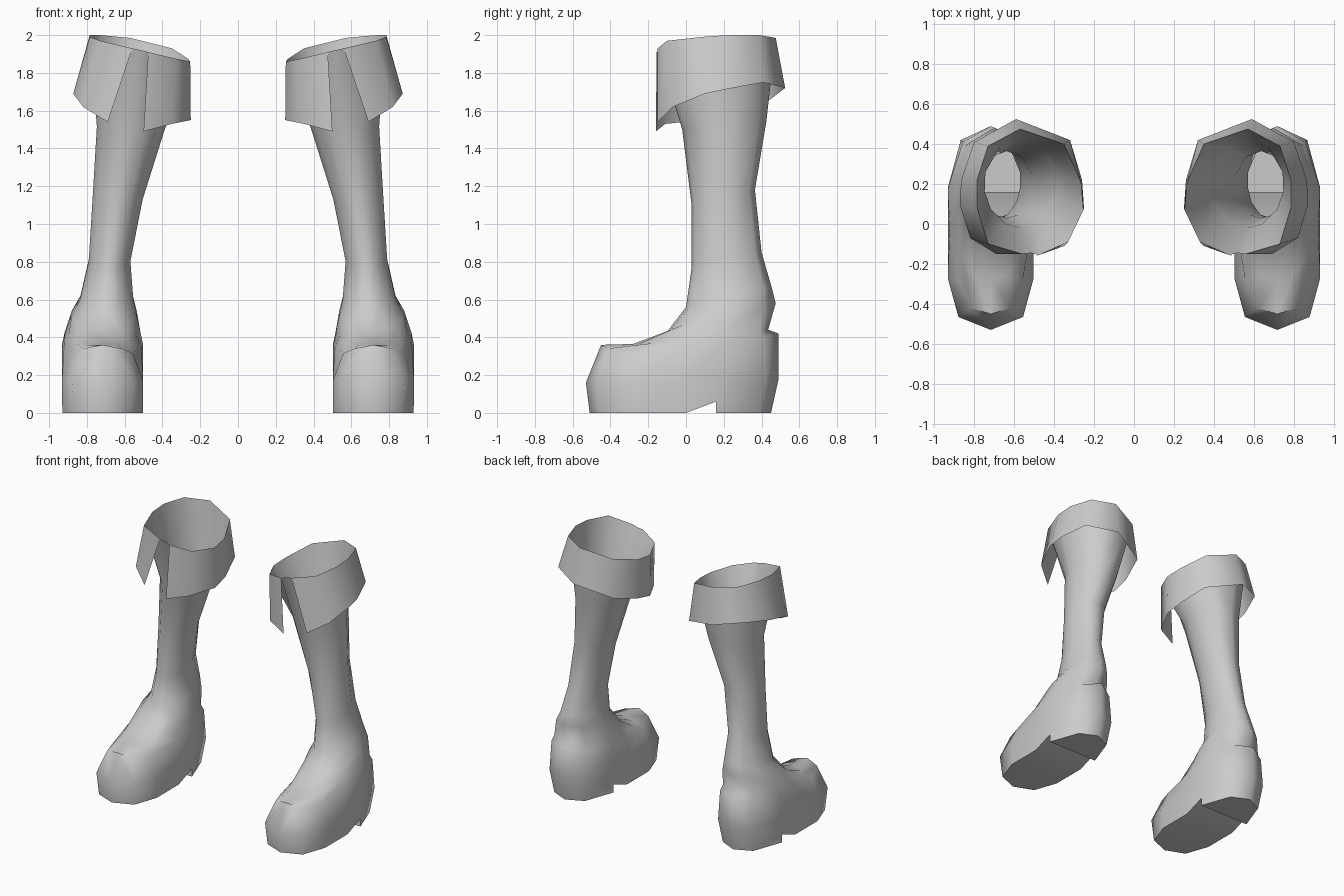
import bpy, bmesh, math

if "Cube" in bpy.data.objects:
    bpy.data.objects.remove(bpy.data.objects["Cube"])

leather = bpy.data.materials.new("grey leather")
leather.diffuse_color = (0.6, 0.6, 0.6, 1)
leather.use_nodes = True
leather.node_tree.nodes["Principled BSDF"].inputs["Base Color"].default_value = leather.diffuse_color
N = 12


def finish(name, bm, angle):
    """Turn a bmesh into a smooth, mirrored object."""
    me = bpy.data.meshes.new(name)
    bm.to_mesh(me)
    bm.free()
    ob = bpy.data.objects.new(name, me)
    bpy.context.collection.objects.link(ob)
    me.materials.append(leather)
    bpy.ops.object.select_all(action='DESELECT')
    ob.select_set(True)
    bpy.context.view_layer.objects.active = ob
    bpy.ops.object.shade_smooth_by_angle(angle=math.radians(angle))
    m = ob.modifiers.new("pair", 'MIRROR')
    m.use_mirror_merge = False
    return ob


def foot_ring(cx, half):
    """Half outline (half width, y, z) from toe to heel, closed by symmetry."""
    out = [(cx + w, y, z) for w, y, z in half]
    return out + [(cx - w, y, z) for w, y, z in half[-2:0:-1]]


def leg_ring(cx, hw, y0, y1, z0, z1):
    """Oval ring round the leg, tilting from z0 at the front to z1 at the back."""
    half = []
    for a in (0, 25, 55, 80, 105, 145, 180):
        t = (1 - math.cos(math.radians(a))) / 2
        half.append((hw * math.sin(math.radians(a)), y0 + (y1 - y0) * t, z0 + (z1 - z0) * t))
    return foot_ring(cx, half)


# Cuff: folded rim and its hanging lower edge, outer slit round to inner slit
cuff_top = [(.56, -.15, 1.93), (.73, -.10, 1.97), (.785, .08, 1.99), (.785, .22, 2.0),
            (.73, .39, 2.0), (.57, .475, 1.985), (.35, .40, 1.93), (.265, .21, 1.875),
            (.253, .07, 1.86), (.33, -.09, 1.875), (.475, -.155, 1.91)]
cuff_low = [(.69, -.15, 1.54), (.82, -.07, 1.62), (.872, .10, 1.69), (.865, .22, 1.715),
            (.80, .41, 1.75), (.59, .525, 1.72), (.32, .42, 1.64), (.26, .22, 1.58),
            (.25, .08, 1.55), (.35, -.11, 1.53), (.50, -.16, 1.49)]

# Boot rings from the sole up
sole = foot_ring(.717, [(0, -.51, 0), (.15, -.45, 0), (.213, -.27, 0), (.213, 0, 0),
                        (.213, .16, .06), (.13, .39, 0), (0, .45, 0)])
rings = [
    sole,
    foot_ring(.717, [(0, -.53, .16), (.162, -.465, .17), (.215, -.27, .17), (.215, 0, .18),
                     (.215, .18, .18), (.15, .42, .18), (0, .49, .18)]),
    foot_ring(.717, [(0, -.45, .36), (.10, -.42, .34), (.16, -.28, .315), (.205, -.02, .34),
                     (.215, .18, .36), (.14, .41, .40), (0, .49, .42)]),
    foot_ring(.717, [(0, -.28, .365), (.08, -.26, .36), (.14, -.17, .37), (.18, .02, .41),
                     (.20, .20, .43), (.13, .39, .44), (0, .435, .44)]),
    foot_ring(.708, [(0, -.10, .43), (.08, -.08, .44), (.14, -.01, .47), (.172, .10, .51),
                     (.172, .24, .54), (.11, .41, .57), (0, .475, .58)]),
    leg_ring(.695, .143, 0, .455, .56, .66),
    leg_ring(.68, .112, .03, .40, .77, .85),
    leg_ring(.637, .135, .03, .365, 1.10, 1.18),
    leg_ring(.565, .185, -.02, .425, 1.50, 1.54),
    [(.515, -.145, 1.92)] + cuff_top,
]

# Boot body, open at the top
bm = bmesh.new()
rows = [[bm.verts.new(p) for p in r] for r in rings]
for a, b in zip(rows, rows[1:]):
    for i in range(N):
        j = (i + 1) % N
        bm.faces.new((a[i], a[j], b[j], b[i]))

# Sole with the arch in front of the heel block
s = rows[0]
bm.faces.new([s[i] for i in (3, 2, 1, 0, 11, 10, 9)])
bm.faces.new((s[4], s[3], s[9], s[8]))
h1, h2 = (bm.verts.new((s[i].co.x, .16, 0)) for i in (4, 8))
bm.faces.new((s[4], s[8], h2, h1))
bm.faces.new((s[4], h1, s[5]))
bm.faces.new((s[8], s[7], h2))
bm.faces.new((h1, h2, s[7], s[6], s[5]))
bmesh.ops.recalc_face_normals(bm, faces=bm.faces)
finish("boot", bm, 62)

# Turned-down cuff with a slit at the front
bm = bmesh.new()
top = [bm.verts.new(p) for p in cuff_top]
low = [bm.verts.new(p) for p in cuff_low]
for i in range(len(top) - 1):
    bm.faces.new((low[i], low[i + 1], top[i + 1], top[i]))
finish("cuff", bm, 62)
